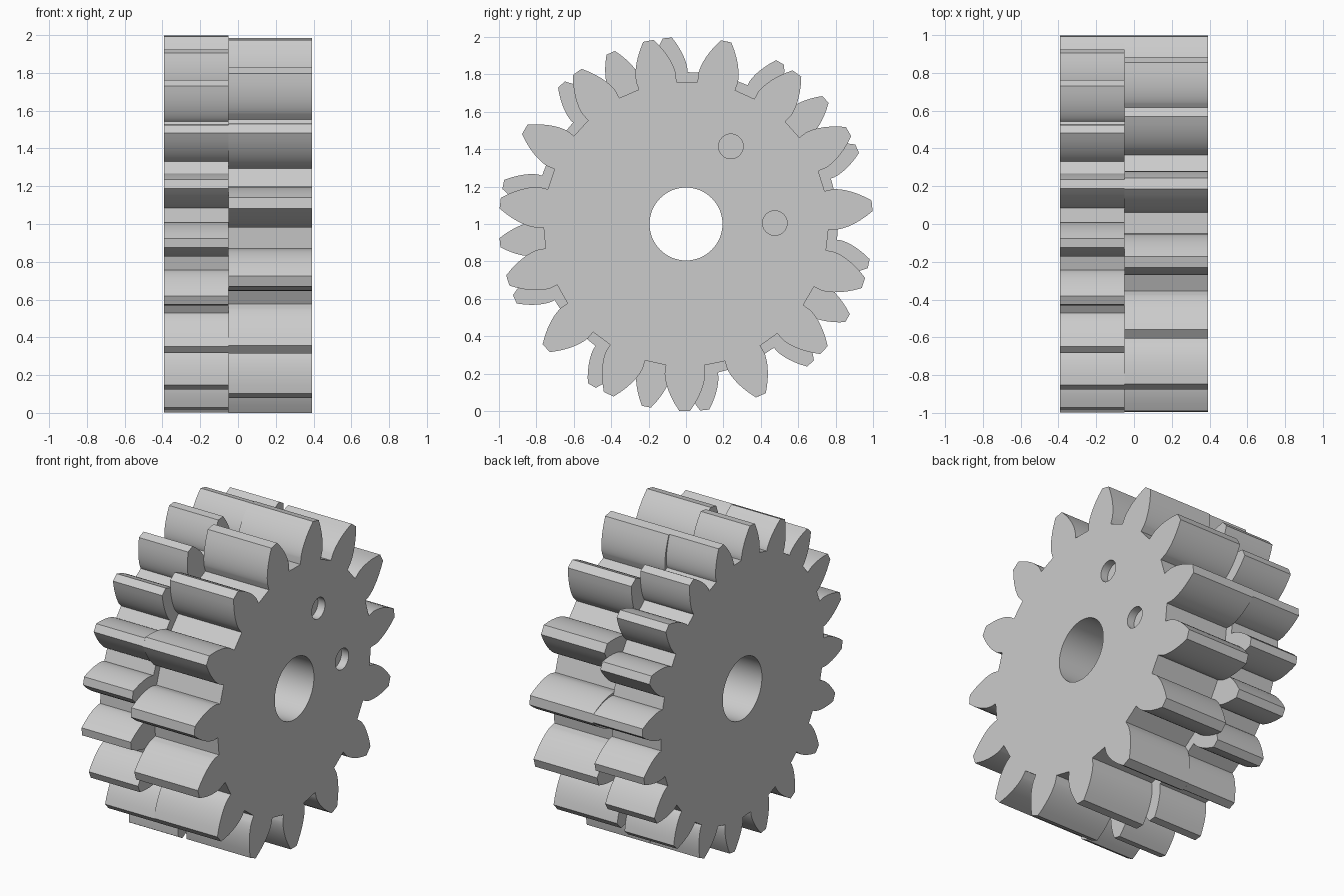
import bpy, bmesh
from math import sin, cos, tan, acos, radians, pi
from mathutils import Vector, Matrix

cube = bpy.data.objects.get("Cube")
if cube:
    bpy.data.objects.remove(cube, do_unlink=True)

# One plain grey for the whole part
GREY = (0.6, 0.6, 0.6, 1.0)
grey = bpy.data.materials.new("grey")
grey.use_nodes = True
grey.diffuse_color = GREY
grey.node_tree.nodes["Principled BSDF"].inputs["Base Color"].default_value = GREY

AXIS_Z = 1.0     # height of the shaft axis
STEPS = 9        # points along each curved flank


def new_object(name, bm):
    bmesh.ops.recalc_face_normals(bm, faces=bm.faces)
    mesh = bpy.data.meshes.new(name)
    bm.to_mesh(mesh)
    bm.free()
    mesh.materials.append(grey)
    obj = bpy.data.objects.new(name, mesh)
    bpy.context.collection.objects.link(obj)
    return obj


def polar(x, r, a):
    return Vector((x, r * cos(a), AXIS_Z + r * sin(a)))


def gear_outline(teeth, root, base, tip, half, turn):
    """Radius and angle pairs: root corner, involute flank, mirrored flank."""
    flank = [(root, half)]
    for i in range(STEPS):
        r = base + (tip - base) * (i / (STEPS - 1)) ** 1.5
        a = acos(min(1, base / r))
        flank.append((r, half - (tan(a) - a)))
    tooth = [(r, -a) for r, a in flank] + flank[::-1]
    return [(r, a + turn + 2 * pi * k / teeth) for k in range(teeth) for r, a in tooth]


def gear(name, x0, x1, *shape):
    bm = bmesh.new()
    face = bm.faces.new([bm.verts.new(polar(x0, r, a)) for r, a in gear_outline(*shape)])
    out = bmesh.ops.extrude_face_region(bm, geom=[face], use_keep_orig=True)
    moved = [v for v in out["geom"] if isinstance(v, bmesh.types.BMVert)]
    bmesh.ops.translate(bm, verts=moved, vec=(x1 - x0, 0, 0))
    return new_object(name, bm)


def drill(target, radius, x0, x1, y=0.0, z=AXIS_Z, sides=64):
    """Cut a round hole along x, then drop the cutter."""
    bm = bmesh.new()
    place = Matrix.Translation(((x0 + x1) / 2, y, z)) @ Matrix.Rotation(pi / 2, 4, "Y")
    bmesh.ops.create_cone(bm, cap_ends=True, segments=sides, radius1=radius,
                          radius2=radius, depth=x1 - x0, matrix=place)
    cutter = new_object("hole_cutter", bm)
    cutter.hide_render = True
    mod = target.modifiers.new("hole", "BOOLEAN")
    mod.operation = "DIFFERENCE"
    mod.solver = "EXACT"
    mod.object = cutter
    bpy.context.view_layer.objects.active = target
    bpy.ops.object.modifier_apply(modifier=mod.name)
    bpy.data.objects.remove(cutter, do_unlink=True)


# Two gears side by side on one axis
END, JOIN = 0.393, -0.05
wide_gear = gear("wide_gear", JOIN, END, 15, 0.762, 0.80, 1.0,
                 radians(7.75), radians(5.6))
narrow_gear = gear("narrow_gear", -END, JOIN, 20, 0.812, 0.824, 1.0,
                   radians(6.3), radians(5.75))

# Shaft bore through both, two shallow pockets in the wide gear
for g in (wide_gear, narrow_gear):
    drill(g, 0.195, -1, 1)
for y, z in ((0.24, 1.415), (0.475, 1.005)):
    drill(wide_gear, 0.066, END - 0.05, END + 0.1, y, z, 32)

# Smooth flanks and bores, crisp edges
for g in (wide_gear, narrow_gear):
    bpy.ops.object.select_all(action="DESELECT")
    g.select_set(True)
    bpy.context.view_layer.objects.active = g
    bpy.ops.object.shade_smooth_by_angle(angle=radians(25))
